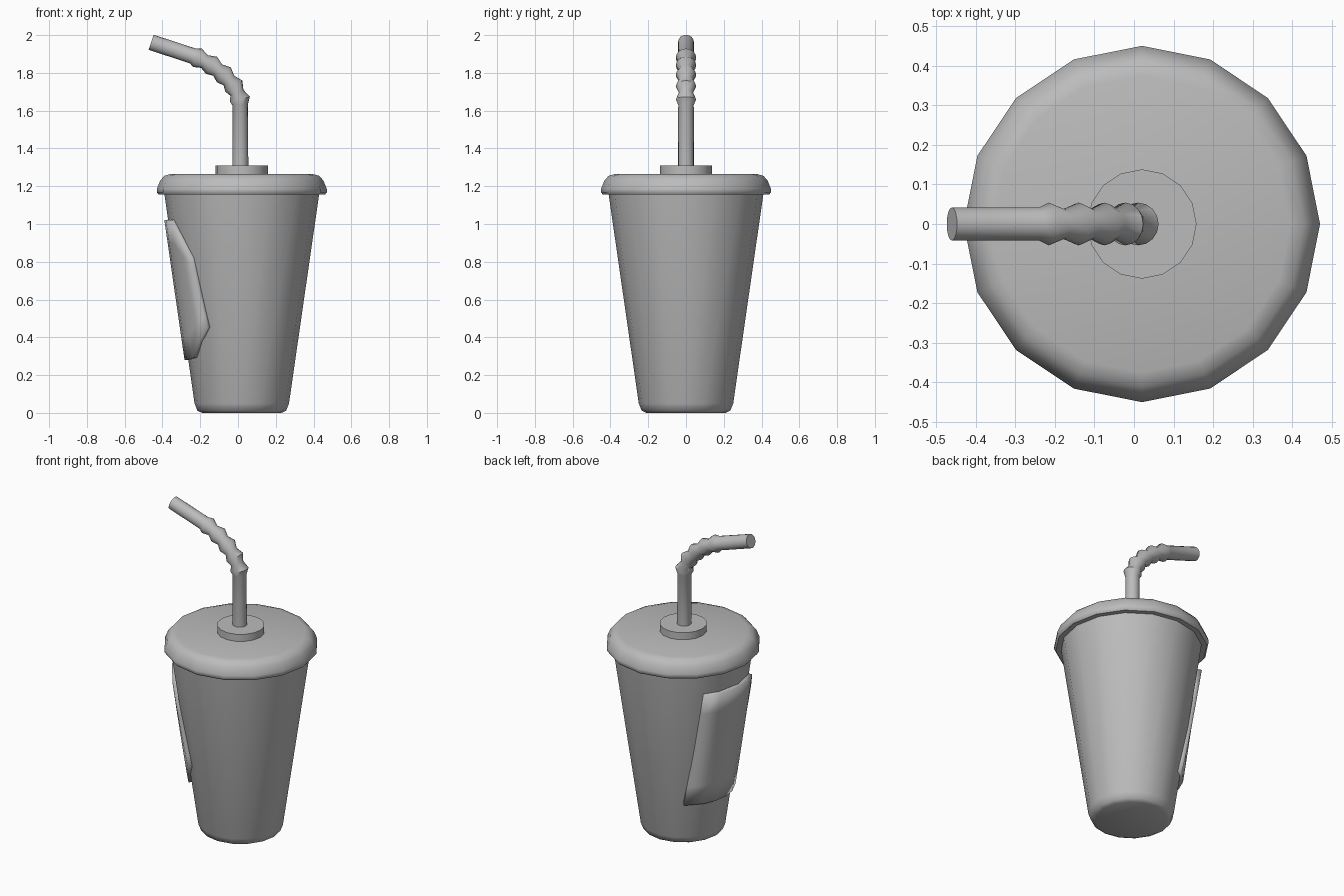
import bpy, bmesh, math
from mathutils import Vector

cube = bpy.data.objects.get("Cube")
if cube:
    bpy.data.objects.remove(cube, do_unlink=True)

AXIS_X = 0.02   # centre of the cup
SIDES = 16

grey = bpy.data.materials.new("plain grey")
grey.use_nodes = True
grey.diffuse_color = (0.5, 0.5, 0.5, 1)
grey.node_tree.nodes["Principled BSDF"].inputs["Base Color"].default_value = (0.5, 0.5, 0.5, 1)


def finish(name, bm, angle=35, fix_normals=True):
    if fix_normals:
        bmesh.ops.recalc_face_normals(bm, faces=bm.faces)
    mesh = bpy.data.meshes.new(name)
    bm.to_mesh(mesh)
    bm.free()
    mesh.materials.append(grey)
    obj = bpy.data.objects.new(name, mesh)
    bpy.context.collection.objects.link(obj)
    bpy.ops.object.select_all(action='DESELECT')
    obj.select_set(True)
    bpy.context.view_layer.objects.active = obj
    bpy.ops.object.shade_smooth_by_angle(angle=math.radians(angle))
    return obj


def loft(name, rings, sides=SIDES, angle=35):
    """Skin rings of (centre, tangent, radius) and cap both ends."""
    bm = bmesh.new()
    loops = []
    for centre, tangent, radius in rings:
        side = Vector((0, 1, 0))
        across = side.cross(tangent).normalized()
        loops.append([bm.verts.new(centre + radius * (math.cos(a) * across + math.sin(a) * side))
                      for a in (2 * math.pi * i / sides for i in range(sides))])
    for low, high in zip(loops, loops[1:]):
        for i in range(sides):
            j = (i + 1) % sides
            bm.faces.new((low[i], low[j], high[j], high[i]))
    bm.faces.new(loops[0])
    bm.faces.new(loops[-1])
    return finish(name, bm, angle)


def turned(name, profile, angle=35):
    up = Vector((0, 0, 1))
    return loft(name, [(Vector((AXIS_X, 0, z)), up, r) for r, z in profile], angle=angle)


# Cup, lid and the collar around the straw
turned("cup", [(0.21, 0), (0.235, 0.012), (0.25, 0.05), (0.41, 1.16)], 50)
turned("lid", [(0.40, 1.155), (0.44, 1.155), (0.45, 1.168), (0.45, 1.185), (0.432, 1.23),
               (0.41, 1.255), (0.375, 1.265)], 50)
turned("straw_collar", [(0.138, 1.26), (0.138, 1.31)])

# Straw: straight stem, ribbed bend, straight mouth end
ribs = [Vector((x, 0, z)) for x, z in
        [(0.01, 1.66), (-0.022, 1.73), (-0.075, 1.79), (-0.14, 1.84), (-0.215, 1.88)]]
path = [(Vector((0.013, 0, 1.27)), 0.042), (Vector((0.011, 0, 1.63)), 0.041)]
for i, rib in enumerate(ribs):
    path.append((rib, 0.054))
    if i < len(ribs) - 1:
        path.append(((rib + ribs[i + 1]) / 2, 0.038))
path += [(Vector((-0.24, 0, 1.89)), 0.042), (Vector((-0.46, 0, 1.962)), 0.042)]
rings = []
for i, (point, radius) in enumerate(path):
    before, after = path[max(i - 1, 0)][0], path[min(i + 1, len(path) - 1)][0]
    rings.append((point, (after - before).normalized(), radius))
loft("straw", rings, angle=50)

# Plain raised badge wrapped around the right side of the cup
columns = [(0.245, 0.28, 1.02), (0.16, 0.28, 1.02), (0.08, 0.28, 1.02), (0, 0.28, 1.02),
           (-0.08, 0.28, 1.02), (-0.16, 0.29, 1.02), (-0.22, 0.37, 0.92), (-0.27, 0.45, 0.82)]
ROWS = 6
bm = bmesh.new()
grid = []
for y, low, high in columns:
    column = []
    for k in range(ROWS + 1):
        z = low + (high - low) * k / ROWS
        radius = 0.25 + 0.16 * (z - 0.05) / 1.11 + 0.02
        column.append(bm.verts.new((AXIS_X - math.sqrt(radius ** 2 - y ** 2), y, z)))
    grid.append(column)
for a, b in zip(grid, grid[1:]):
    for k in range(ROWS):
        bm.faces.new((a[k], b[k], b[k + 1], a[k + 1]))
badge = finish("side_badge", bm, fix_normals=False)
solid = badge.modifiers.new("thickness", 'SOLIDIFY')
solid.thickness = 0.04
solid.offset = -1
